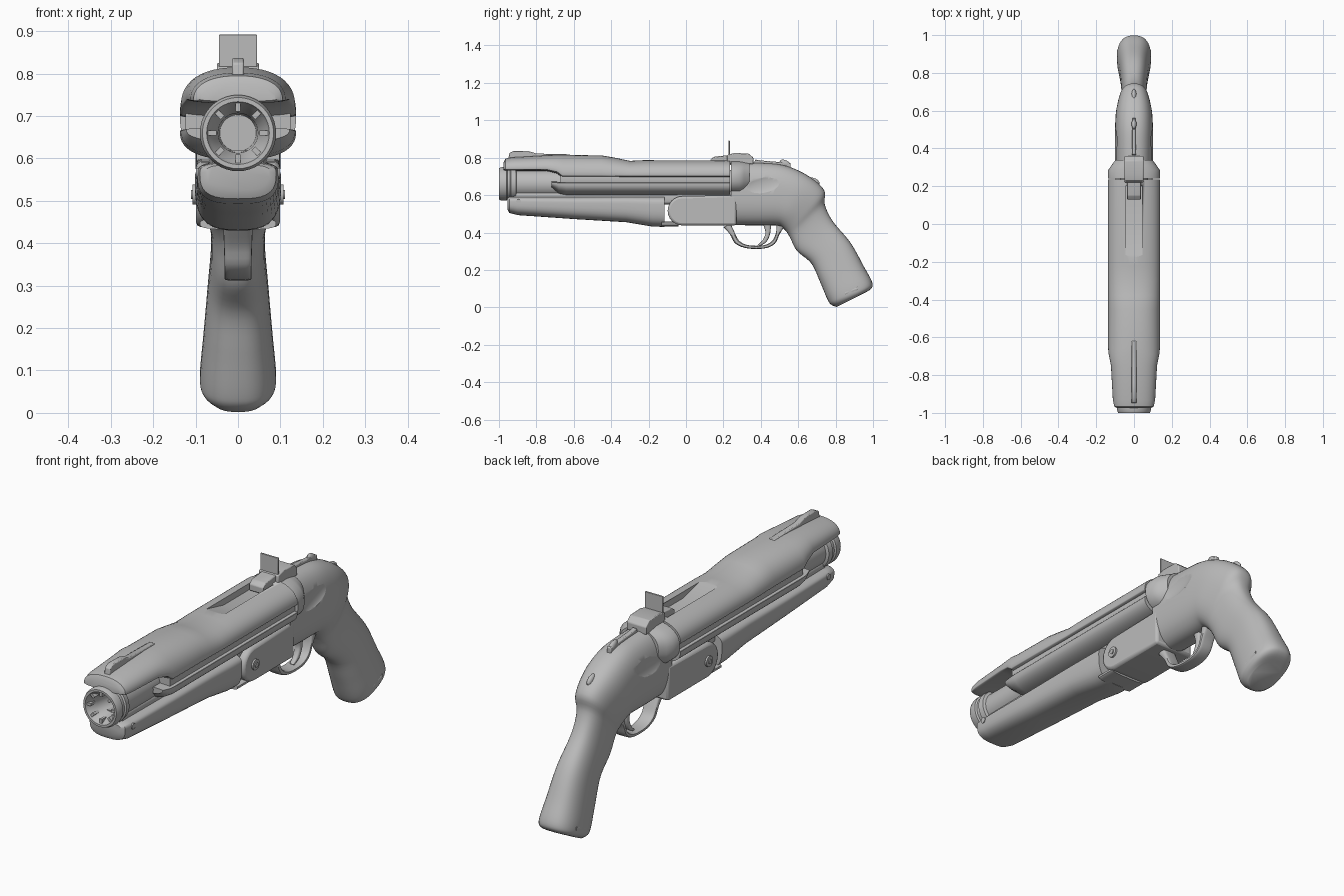
import bpy, bmesh, math
from mathutils import Vector, Matrix

grey = bpy.data.materials.new("gunmetal grey")
grey.diffuse_color = (0.5, 0.5, 0.5, 1)


def finish(name, bm, angle=35):
    bmesh.ops.recalc_face_normals(bm, faces=bm.faces)
    me = bpy.data.meshes.new(name)
    bm.to_mesh(me)
    bm.free()
    ob = bpy.data.objects.new(name, me)
    bpy.context.collection.objects.link(ob)
    me.materials.append(grey)
    bpy.ops.object.select_all(action='DESELECT')
    ob.select_set(True)
    bpy.context.view_layer.objects.active = ob
    bpy.ops.object.shade_smooth_by_angle(angle=math.radians(angle))
    return ob


def catmull(rows, steps):
    """Smoothly interpolate rows of numbers."""
    out = []
    for i in range(len(rows) - 1):
        p = [rows[max(0, min(len(rows) - 1, i + k))] for k in (-1, 0, 1, 2)]
        for s in range(steps):
            t = s / steps
            out.append([0.5 * (2 * b + (c - a) * t + (2 * a - 5 * b + 4 * c - d) * t * t
                               + (3 * b - a - 3 * c + d) * t ** 3) for a, b, c, d in zip(*p)])
    return out + [rows[-1]]


def loft(name, rows, n=2.0, steps=1, seg=32, frac=0.5, angle=35):
    """Rows: low point y,z / high point y,z / half width. frac = height of the widest line."""
    bm = bmesh.new()
    rings = []
    for ya, za, yb, zb, hw in catmull(rows, steps):
        a, b = Vector((0, ya, za)), Vector((0, yb, zb))
        mid = a.lerp(b, frac)
        ring = []
        for i in range(seg):
            t = 2 * math.pi * i / seg
            c, s = math.cos(t), math.sin(t)
            cx = math.copysign(abs(c) ** (2 / n), c)
            sz = abs(s) ** (2 / n)
            p = mid + ((b if s > 0 else a) - mid) * sz
            ring.append(bm.verts.new((cx * hw, p.y, p.z)))
        rings.append(ring)
    for r, q in zip(rings, rings[1:]):
        for i in range(seg):
            j = (i + 1) % seg
            bm.faces.new((r[i], r[j], q[j], q[i]))
    bm.faces.new(rings[0])
    bm.faces.new(rings[-1])
    return finish(name, bm, angle)


def straight(rows):
    """Short form for vertical sections: y, bottom, top, half width."""
    return [(y, z0, y, z1, w) for y, z0, z1, w in rows]


def plate(name, pts, hw, x=0.0, bevel=0.004):
    """Extrude a side outline (y, z) across x."""
    bm = bmesh.new()
    f = bm.faces.new([bm.verts.new((x - hw, y, z)) for y, z in pts])
    new = bmesh.ops.extrude_face_region(bm, geom=[f])['geom']
    bmesh.ops.translate(bm, verts=[v for v in new if isinstance(v, bmesh.types.BMVert)], vec=(2 * hw, 0, 0))
    ob = finish(name, bm)
    if bevel:
        m = ob.modifiers.new("soft edges", 'BEVEL')
        m.width, m.segments = bevel, 2
    return ob


def lathe(name, prof, zc, seg=40):
    """Spin (y, radius) about the barrel axis."""
    bm = bmesh.new()
    vs = [bm.verts.new((r, y, 0)) for y, r in prof]
    es = [bm.edges.new(p) for p in zip(vs, vs[1:])]
    bmesh.ops.spin(bm, geom=vs + es, axis=(0, 1, 0), cent=(0, 0, 0), angle=2 * math.pi, steps=seg)
    bmesh.ops.remove_doubles(bm, verts=bm.verts, dist=1e-5)
    bmesh.ops.translate(bm, verts=bm.verts, vec=(0, 0, zc))
    return finish(name, bm)


def disc(name, y, z, r, x0, x1):
    """Round part lying across x."""
    bm = bmesh.new()
    bmesh.ops.create_cone(bm, cap_ends=True, segments=28, radius1=r, radius2=r, depth=x1 - x0,
                          matrix=Matrix.Translation(((x0 + x1) / 2, y, z)) @ Matrix.Rotation(math.pi / 2, 4, 'Y'))
    return finish(name, bm)


def cut(ob, cutter):
    m = ob.modifiers.new("cut", 'BOOLEAN')
    m.operation, m.object, m.solver = 'DIFFERENCE', cutter, 'EXACT'
    cutter.hide_render = True
    cutter.hide_set(True)


# Barrel with hollow flared muzzle
ZB = 0.66
lathe("barrel", [(0.25, 0), (0.25, 0.075), (-0.905, 0.075), (-0.91, 0.087), (-0.935, 0.09), (-0.94, 0.083),
                 (-0.955, 0.083), (-0.96, 0.09), (-0.985, 0.09), (-1.0, 0.084), (-1.0, 0.074), (-0.985, 0.068),
                 (-0.95, 0.047), (-0.85, 0.043), (-0.85, 0)], ZB)
bm = bmesh.new()
for k in range(8):
    m = Matrix.Translation((0, 0, ZB)) @ Matrix.Rotation(math.pi * k / 4, 4, 'Y')
    bmesh.ops.create_cube(bm, size=1, matrix=m @ Matrix.Translation((0, -0.967, 0.064))
                          @ Matrix.Diagonal((0.012, 0.05, 0.026, 1)))
finish("muzzle_ribs", bm)

# Upper shroud: narrow nose, wide rear, open over the barrel at the front
shroud = loft("upper_shroud", straight([
    (-0.975, 0.735, 0.775, 0.09), (-0.965, 0.73, 0.795, 0.105), (-0.93, 0.73, 0.802, 0.112),
    (-0.75, 0.73, 0.812, 0.122), (-0.69, 0.715, 0.815, 0.134), (-0.66, 0.692, 0.815, 0.137),
    (-0.45, 0.692, 0.812, 0.137), (-0.38, 0.692, 0.80, 0.137), (-0.30, 0.692, 0.783, 0.137),
    (-0.22, 0.692, 0.787, 0.137), (0.235, 0.692, 0.787, 0.137)]), n=2.3, frac=0.12, seg=48)
cut(shroud, plate("channel_cutter", [(-0.23, 0.80), (-0.04, 0.755), (0.2, 0.755), (0.2, 0.85), (-0.23, 0.85)],
                  0.045, bevel=0))

# Lower half of the barrel shell and the recessed strip between the halves
loft("lower_shell", straight([(-0.72, 0.64, 0.672, 0.122), (-0.68, 0.605, 0.672, 0.134),
                              (-0.64, 0.597, 0.672, 0.137), (0.235, 0.597, 0.672, 0.137)]),
     n=2.5, frac=0.9, seg=48)
loft("side_strip", straight([(-0.67, 0.65, 0.72, 0.124), (0.235, 0.65, 0.72, 0.124)]), n=8)

# Forend under the barrel
loft("forend", straight([
    (-0.955, 0.525, 0.585, 0.075), (-0.945, 0.505, 0.59, 0.09), (-0.90, 0.493, 0.592, 0.096),
    (-0.60, 0.472, 0.592, 0.098), (-0.32, 0.455, 0.595, 0.1), (-0.18, 0.432, 0.595, 0.102),
    (-0.115, 0.43, 0.595, 0.102)]), n=3, frac=0.72, seg=40)
loft("forend_heel", straight([(-0.13, 0.432, 0.46, 0.09), (-0.04, 0.432, 0.46, 0.09)]), n=3)
loft("barrel_bed", straight([(-0.92, 0.55, 0.62, 0.06), (0.24, 0.55, 0.62, 0.07)]), n=5)

# Hinge housing with rounded nose and pivots
arc = [(-0.02 - 0.078 * math.sin(a), 0.516 - 0.078 * math.cos(a)) for a in
       [math.pi * k / 12 for k in range(13)]]
plate("hinge_housing", arc + [(0.27, 0.6), (0.27, 0.438)], 0.099, bevel=0.012)
for s in (-1, 1):
    disc("hinge_pivot", -0.02, 0.515, 0.024, s * 0.1 - 0.007, s * 0.1 + 0.007)
    disc("hinge_pin", -0.02, 0.515, 0.011, s * 0.1 - 0.011, s * 0.1 + 0.011)
    disc("forend_pin", -0.895, 0.565, 0.013, s * 0.091 - 0.008, s * 0.091 + 0.008)

# Receiver flowing into the grip
body = loft("receiver_and_grip", [
    (0.24, 0.44, 0.24, 0.775, 0.098), (0.38, 0.438, 0.40, 0.772, 0.1), (0.48, 0.438, 0.53, 0.758, 0.1),
    (0.51, 0.43, 0.65, 0.705, 0.096), (0.54, 0.40, 0.738, 0.628, 0.08), (0.56, 0.365, 0.742, 0.55, 0.066),
    (0.595, 0.30, 0.785, 0.46, 0.064), (0.67, 0.235, 0.88, 0.345, 0.072), (0.715, 0.14, 0.95, 0.22, 0.082),
    (0.755, 0.045, 0.995, 0.135, 0.09), (0.775, 0.015, 0.988, 0.098, 0.084),
    (0.805, 0.002, 0.94, 0.07, 0.06)], n=2.5, steps=5, seg=40, angle=50)

# Shallow oval dish on each side of the receiver
bm = bmesh.new()
for s in (-1, 1):
    bmesh.ops.create_uvsphere(bm, u_segments=32, v_segments=16, radius=1,
                              matrix=Matrix.Translation((s * 0.113, 0.42, 0.665)) @ Matrix.Rotation(0.25, 4, 'X')
                              @ Matrix.Diagonal((0.025, 0.12, 0.06, 1)))
cut(body, finish("dish_cutter", bm))

# Collar behind the barrel shell
loft("breech_collar", straight([(0.24, 0.6, 0.783, 0.137), (0.285, 0.6, 0.783, 0.137), (0.31, 0.605, 0.78, 0.12),
                                (0.34, 0.62, 0.775, 0.098)]), n=2.3, seg=40)

# Trigger guard and trigger
loft("trigger_guard", [(0.20, 0.43, 0.24, 0.445, 0.035), (0.235, 0.39, 0.26, 0.40, 0.033),
                       (0.265, 0.34, 0.285, 0.355, 0.032), (0.33, 0.315, 0.335, 0.332, 0.032),
                       (0.42, 0.315, 0.415, 0.332, 0.032), (0.475, 0.34, 0.46, 0.355, 0.032),
                       (0.50, 0.39, 0.48, 0.395, 0.033), (0.525, 0.43, 0.485, 0.44, 0.035)], n=4, steps=4, seg=20)
loft("trigger", [(0.41, 0.45, 0.455, 0.45, 0.018), (0.425, 0.40, 0.45, 0.395, 0.016),
                 (0.41, 0.36, 0.43, 0.35, 0.014), (0.385, 0.335, 0.395, 0.328, 0.01)], n=3, steps=4, seg=16)

# Rear sight: stepped base and upright leaf
plate("rear_sight_base", [(0.13, 0.79), (0.15, 0.805), (0.24, 0.815), (0.24, 0.76), (0.13, 0.76)], 0.036)
plate("rear_sight_block", [(0.22, 0.77), (0.22, 0.815), (0.26, 0.825), (0.335, 0.822), (0.36, 0.80), (0.36, 0.765)],
      0.05)
plate("rear_sight_leaf", [(0.226, 0.80), (0.226, 0.892), (0.234, 0.892), (0.234, 0.80)], 0.045, bevel=0.002)

# Front sight ramp
plate("front_sight", [(-0.95, 0.79), (-0.945, 0.825), (-0.92, 0.837), (-0.84, 0.835), (-0.80, 0.822),
                      (-0.62, 0.818), (-0.62, 0.80)], 0.014)

# Top lever and small studs on the receiver
plate("top_lever", [(0.36, 0.76), (0.37, 0.79), (0.40, 0.785), (0.56, 0.772), (0.56, 0.74)], 0.011)
for name, y, z in (("lever_stud", 0.53, 0.768), ("rear_stud", 0.685, 0.672)):
    bm = bmesh.new()
    bmesh.ops.create_uvsphere(bm, u_segments=16, v_segments=10, radius=1, matrix=Matrix.Translation((0, y, z))
                              @ Matrix.Rotation(-0.5, 4, 'X') @ Matrix.Diagonal((0.013, 0.032, 0.018, 1)))
    finish(name, bm)

# Slotted loop mounts near the grip heel
for s in (-1, 1):
    loft("heel_slot", [(0.85, 0.066, 0.85, 0.082, 0.006), (0.92, 0.094, 0.92, 0.11, 0.006)], n=4,
         seg=12).location.x = s * 0.084
